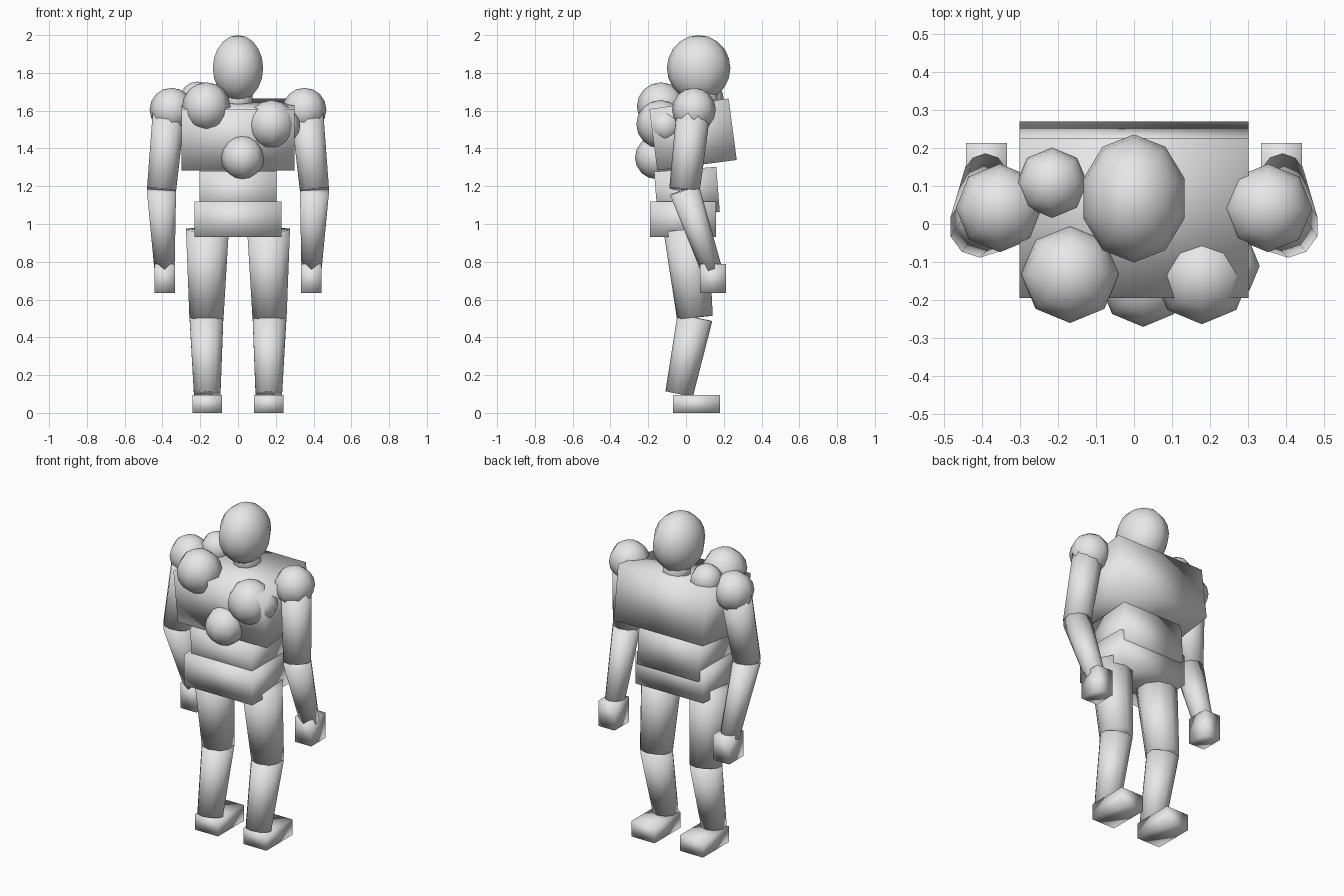
import bpy, bmesh, math
from mathutils import Matrix, Vector

cube = bpy.data.objects.get("Cube")
if cube:
    bpy.data.objects.remove(cube, do_unlink=True)

grey = bpy.data.materials.new("plain_grey")
grey.use_nodes = True
colour = (0.8, 0.8, 0.8, 1)
grey.diffuse_color = colour
grey.node_tree.nodes["Principled BSDF"].inputs["Base Color"].default_value = colour


def finish(name, bm):
    """Turn a bmesh into a smooth grey object."""
    mesh = bpy.data.meshes.new(name)
    bm.to_mesh(mesh)
    bm.free()
    mesh.polygons.foreach_set("use_smooth", [True] * len(mesh.polygons))
    mesh.materials.append(grey)
    obj = bpy.data.objects.new(name, mesh)
    bpy.context.collection.objects.link(obj)


def box(name, centre, size, tilt=0):
    bm = bmesh.new()
    place = (Matrix.Translation(centre) @ Matrix.Rotation(math.radians(tilt), 4, 'X')
             @ Matrix.Diagonal((*size, 1)))
    bmesh.ops.create_cube(bm, size=1, matrix=place)
    finish(name, bm)


def ball(name, centre, radii, segments=8, rings=8):
    bm = bmesh.new()
    place = Matrix.Translation(centre) @ Matrix.Diagonal((*radii, 1))
    bmesh.ops.create_uvsphere(bm, u_segments=segments, v_segments=rings,
                              radius=1, matrix=place)
    finish(name, bm)


def limb(name, bottom, top, r_bottom, r_top, sides=10):
    """Tapered capped cylinder between two points."""
    bottom, top = Vector(bottom), Vector(top)
    axis = top - bottom
    turn = Vector((0, 0, 1)).rotation_difference(axis).to_matrix().to_4x4()
    bm = bmesh.new()
    bmesh.ops.create_cone(bm, cap_ends=True, segments=sides, radius1=r_bottom,
                          radius2=r_top, depth=axis.length,
                          matrix=Matrix.Translation((bottom + top) / 2) @ turn)
    finish(name, bm)


# Head and neck
ball("head", (0, 0.067, 1.825), (0.14, 0.168, 0.175), 10, 10)
limb("neck", (0, 0.09, 1.58), (0, 0.085, 1.74), 0.08, 0.08)

# Trunk
box("chest", (0, 0.037, 1.474), (0.6, 0.424, 0.328), 7.5)
box("abdomen", (0, 0.005, 1.17), (0.41, 0.33, 0.24), 4.5)
box("hips", (0, -0.015, 1.025), (0.46, 0.35, 0.19))

# Round lumps on the chest and shoulder
lumps = {
    "upper_lump": (-0.168, -0.132, 1.622, 0.128),
    "middle_lump": (0.178, -0.135, 1.528, 0.128),
    "side_lump": (0.24, -0.11, 1.52, 0.09),
    "lower_lump": (0.024, -0.155, 1.352, 0.115),
    "back_lump": (-0.215, 0.108, 1.662, 0.092),
}
for name, (x, y, z, r) in lumps.items():
    ball(name, (x, y, z), (r, r, r))

# Arms and legs on both sides
for side, s in (("left", 1), ("right", -1)):
    ball(side + "_shoulder", (s * 0.352, 0.042, 1.605), (0.116, 0.116, 0.116))
    elbow = (s * 0.405, -0.008, 1.18)
    limb(side + "_upper_arm", elbow, (s * 0.365, 0.04, 1.6), 0.081, 0.09)
    limb(side + "_forearm", (s * 0.389, 0.135, 0.76), elbow, 0.056, 0.081)
    box(side + "_hand", (s * 0.387, 0.144, 0.712), (0.108, 0.138, 0.155))
    knee = (s * 0.167, 0.047, 0.505)
    limb(side + "_thigh", knee, (s * 0.162, 0, 0.97), 0.095, 0.119)
    limb(side + "_shin", (s * 0.163, -0.036, 0.1), knee, 0.074, 0.094)
    box(side + "_foot", (s * 0.163, 0.055, 0.048), (0.155, 0.25, 0.096))
